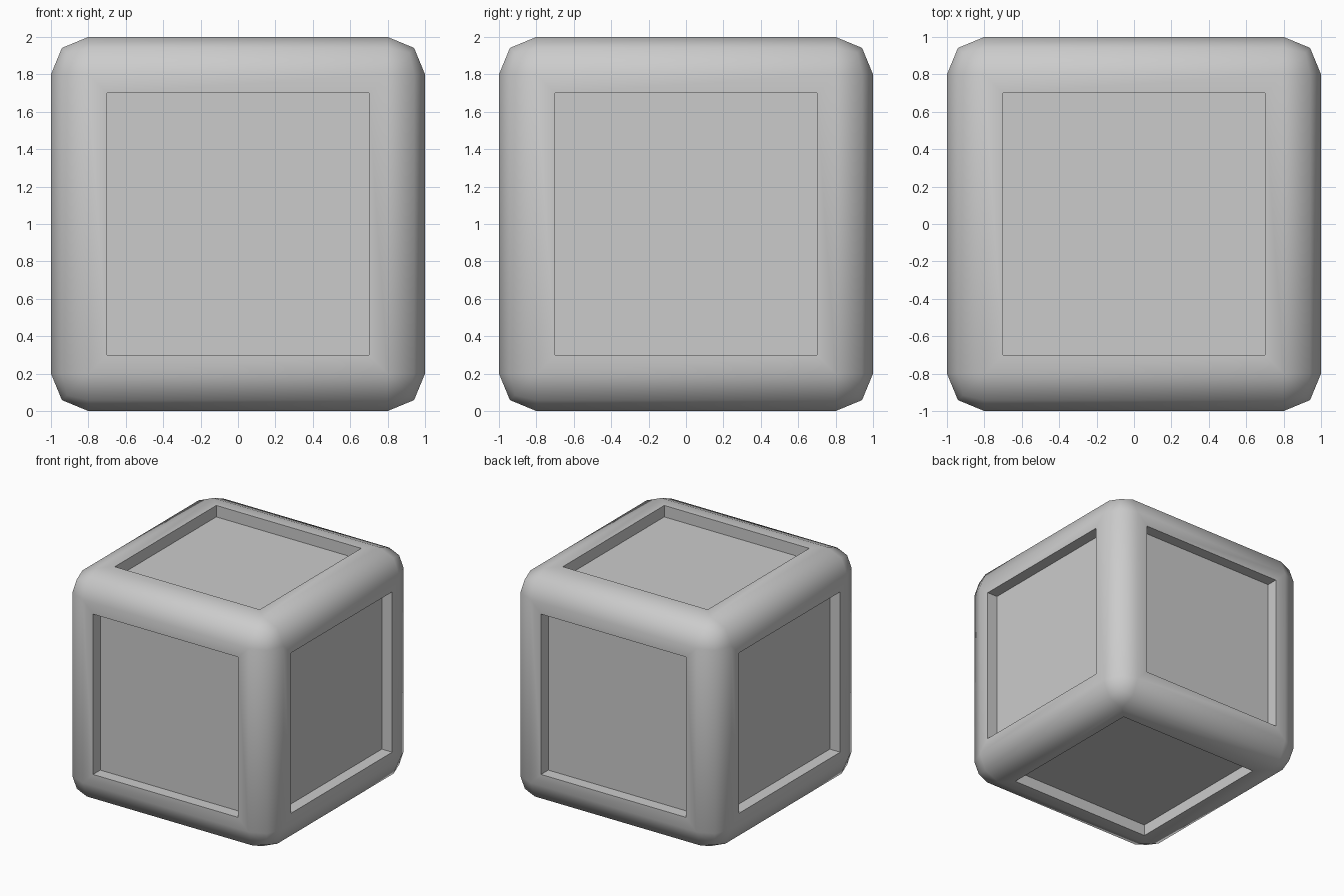
import bpy, bmesh, math

if "Cube" in bpy.data.objects:
    bpy.data.objects.remove(bpy.data.objects["Cube"])

# Rounded cube body
bm = bmesh.new()
bmesh.ops.create_cube(bm, size=2)
bmesh.ops.bevel(bm, geom=bm.edges[:], offset=0.2, offset_type='OFFSET',
                segments=2, profile=0.5, affect='EDGES')
bm.normal_update()

# Square recess in each of the six flat sides
sides = [f for f in bm.faces if f.calc_area() > 2]
bmesh.ops.inset_individual(bm, faces=sides, thickness=0.1, use_even_offset=True)
bm.normal_update()
panels = bmesh.ops.extrude_discrete_faces(bm, faces=sides)["faces"]
bm.normal_update()
for f in panels:
    bmesh.ops.translate(bm, verts=f.verts[:], vec=f.normal * -0.1)

# Stand the cube on the ground
bmesh.ops.translate(bm, verts=bm.verts[:], vec=(0, 0, 1))
bmesh.ops.recalc_face_normals(bm, faces=bm.faces[:])

mesh = bpy.data.meshes.new("panelled_cube")
bm.to_mesh(mesh)
bm.free()
cube = bpy.data.objects.new("panelled_cube", mesh)
bpy.context.collection.objects.link(cube)

# Smooth rounded edges, crisp recesses
bpy.context.view_layer.objects.active = cube
cube.select_set(True)
bpy.ops.object.shade_smooth_by_angle(angle=math.radians(60))
